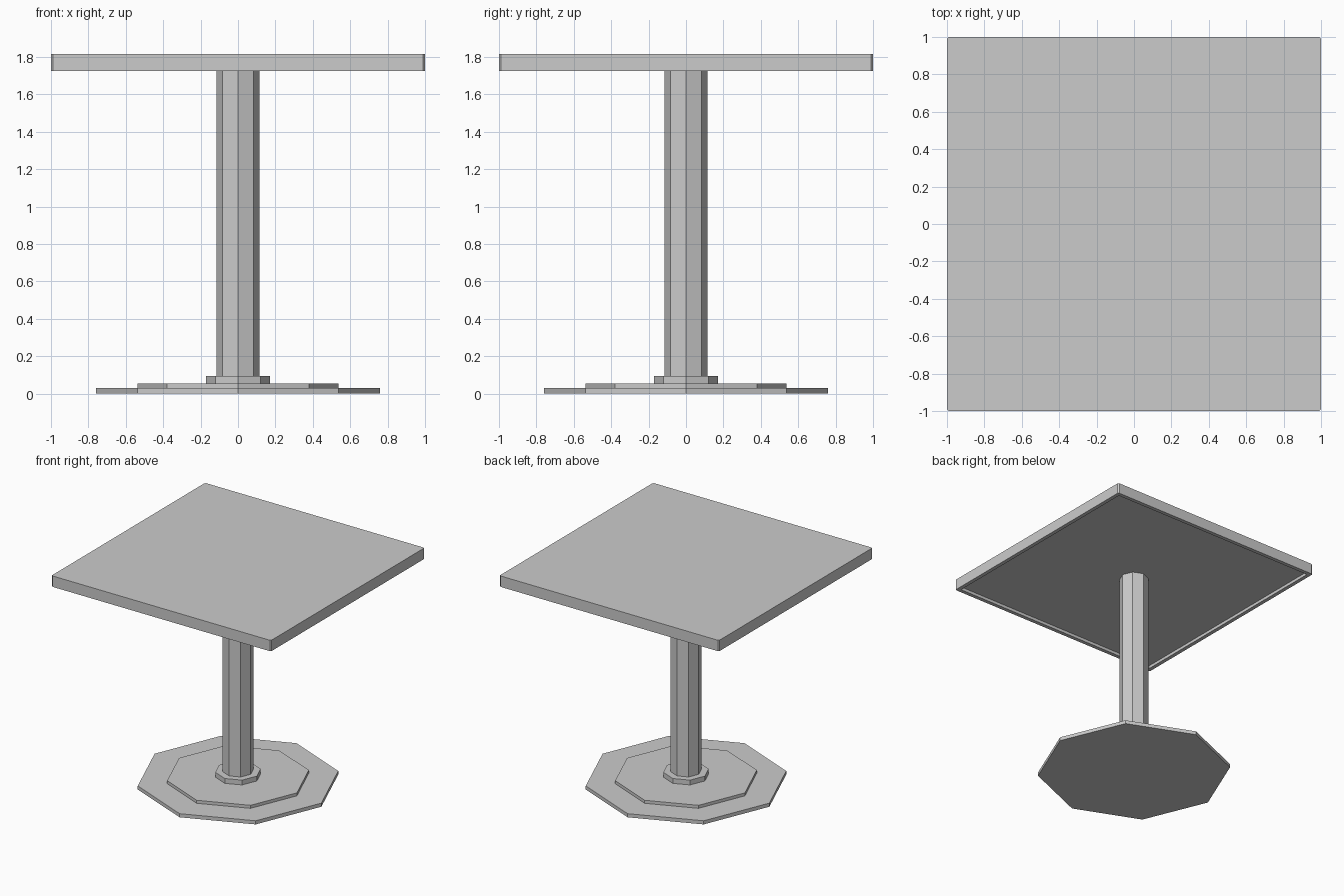
import bpy
import bmesh

cube = bpy.data.objects.get("Cube")
if cube:
    bpy.data.objects.remove(cube, do_unlink=True)

# Single flat grey for the whole table
grey = bpy.data.materials.new("plain_grey")
grey.use_nodes = True
colour = (0.6, 0.6, 0.6, 1)
grey.diffuse_color = colour
grey.node_tree.nodes["Principled BSDF"].inputs["Base Color"].default_value = colour


def octagon(name, radius, bottom, top):
    """Upright eight-sided prism with corners on the x and y axes."""
    bpy.ops.mesh.primitive_cylinder_add(
        vertices=8, radius=radius, depth=top - bottom,
        location=(0, 0, (bottom + top) / 2))
    part = bpy.context.object
    part.name = name
    part.data.materials.append(grey)
    return part


# Stepped foot and column
octagon("base_plate", 0.76, 0, 0.03)
octagon("base_step", 0.537, 0.03, 0.055)
octagon("column_collar", 0.172, 0.055, 0.095)
octagon("column", 0.116, 0.095, 1.75)

# Square top with clipped corners and a recessed underside
bottom, top, rim, recess = 1.725, 1.815, 0.035, 0.025
bm = bmesh.new()
bmesh.ops.create_cube(bm, size=2)
for v in bm.verts:
    v.co.z = top if v.co.z > 0 else bottom
corners = [e for e in bm.edges if abs(e.verts[0].co.z - e.verts[1].co.z) > 0.01]
bmesh.ops.bevel(bm, geom=corners, offset=0.01, segments=1, affect='EDGES')
bm.normal_update()
under = min(bm.faces, key=lambda f: f.normal.z)
bmesh.ops.inset_region(bm, faces=[under], thickness=rim)
# A second inset sinks straight up to form the recess walls
bmesh.ops.inset_region(bm, faces=[under], thickness=0, depth=-recess)
mesh = bpy.data.meshes.new("table_top")
bm.to_mesh(mesh)
bm.free()
mesh.materials.append(grey)
bpy.context.collection.objects.link(bpy.data.objects.new("table_top", mesh))
